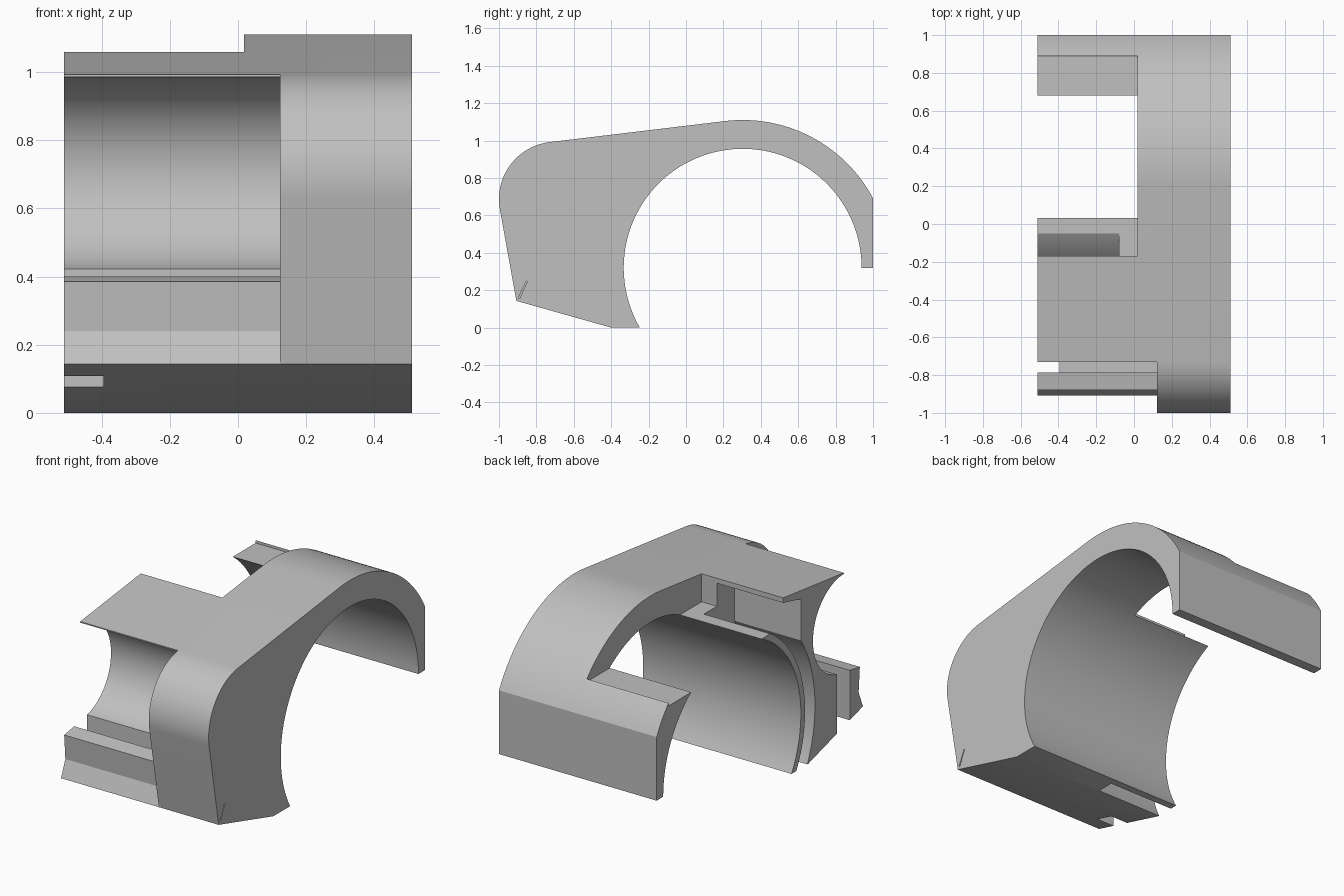
import bpy
import bmesh
import math

# Remove the default cube only
cube = bpy.data.objects.get("Cube")
if cube:
    bpy.data.objects.remove(cube, do_unlink=True)

HUB = (0.303, 0.32)      # centre of the arch, as (y, z)
INNER, OUTER = 0.636, 0.79
END = 0.51               # half width along x


def arc(centre, radius, start, stop, steps=32):
    """Points (y, z) along a circle, angles in degrees."""
    pts = []
    for i in range(steps + 1):
        a = math.radians(start + (stop - start) * i / steps)
        pts.append((centre[0] + radius * math.cos(a), centre[1] + radius * math.sin(a)))
    return pts


def prism(name, profile, x0, x1):
    """Extrude a closed (y, z) profile along x."""
    bm = bmesh.new()
    face = bm.faces.new([bm.verts.new((x0, y, z)) for y, z in profile])
    moved = bmesh.ops.extrude_face_region(bm, geom=[face])["geom"]
    verts = [v for v in moved if isinstance(v, bmesh.types.BMVert)]
    bmesh.ops.translate(bm, verts=verts, vec=(x1 - x0, 0, 0))
    bmesh.ops.recalc_face_normals(bm, faces=bm.faces[:])
    mesh = bpy.data.meshes.new(name)
    bm.to_mesh(mesh)
    bm.free()
    obj = bpy.data.objects.new(name, mesh)
    bpy.context.collection.objects.link(obj)
    return obj


def cut(body, name, profile, x0, x1):
    """Subtract a prism from the body and discard the cutter."""
    cutter = prism(name, profile, x0, x1)
    cutter.hide_render = True
    mod = body.modifiers.new(name, "BOOLEAN")
    mod.operation = "DIFFERENCE"
    mod.solver = "EXACT"
    mod.object = cutter
    bpy.context.view_layer.update()
    graph = bpy.context.evaluated_depsgraph_get()
    result = bpy.data.meshes.new_from_object(body.evaluated_get(graph))
    body.modifiers.clear()
    body.data = result
    bpy.data.objects.remove(cutter, do_unlink=True)


# Full hooked arch profile
profile = [(-0.40, 0.0)]
profile += arc(HUB, INNER, 210.2, 0, 80)
profile += [(1.0, 0.32)]
profile += arc(HUB, OUTER, 28.1, 97, 32)
profile += arc((-0.693, 0.687), 0.307, 97, 190, 24)
profile += [(-0.907, 0.143)]
body = prism("arch_bracket", profile, -END, END)

# Front recess: concave hollow, groove and flared lower bar
recess = [(-1.3, 0.143), (-1.3, 1.3), (-0.73, 1.3)]
recess += arc((-0.73, 0.70), 0.285, 90, -77, 40)
recess += [(-0.667, 0.2), (-0.785, 0.2), (-0.785, 0.40),
           (-0.878, 0.385), (-0.867, 0.24), (-0.907, 0.143)]
cut(body, "front_recess_cutter", recess, -1, 0.123)

# Groove opens through the underside at the right end
cut(body, "groove_notch_cutter",
    [(-0.785, -0.2), (-0.667, -0.2), (-0.667, 0.3), (-0.785, 0.3)], -1, -0.395)

# Window across the crown of the arch
cut(body, "crown_window_cutter",
    [(-0.17, 1.4), (-0.17, 0.895), (0.3, 0.895), (0.3, 0.832),
     (0.89, 0.832), (0.89, 1.4)], -1, 0.018)

# Slot behind the thin inner shell, open at the bottom and below the top plate
slot = arc(HUB, 0.675, 119, 214, 40)
slot += [(-0.27, -0.2), (-0.42, -0.2)]
slot += arc(HUB, 0.766, 204.7, 146, 30)
slot += [(-0.333, 0.99), (-0.17, 1.03), (-0.10, 1.03)]
cut(body, "shell_slot_cutter", slot, -1, -0.08)

# Hairline slit near the lower front corner
cut(body, "corner_slit_cutter",
    [(-0.897, 0.158), (-0.853, 0.25), (-0.848, 0.247), (-0.889, 0.156)], 0.3, 1)

# Single grey material
grey = bpy.data.materials.new("plain_grey")
grey.use_nodes = True
colour = (0.53, 0.53, 0.53, 1)
grey.diffuse_color = colour
grey.node_tree.nodes["Principled BSDF"].inputs["Base Color"].default_value = colour
body.data.materials.clear()
body.data.materials.append(grey)
for poly in body.data.polygons:
    poly.material_index = 0

# Smooth curves, sharp corners
bpy.ops.object.select_all(action="DESELECT")
body.select_set(True)
bpy.context.view_layer.objects.active = body
bpy.ops.object.shade_smooth_by_angle(angle=math.radians(20))
